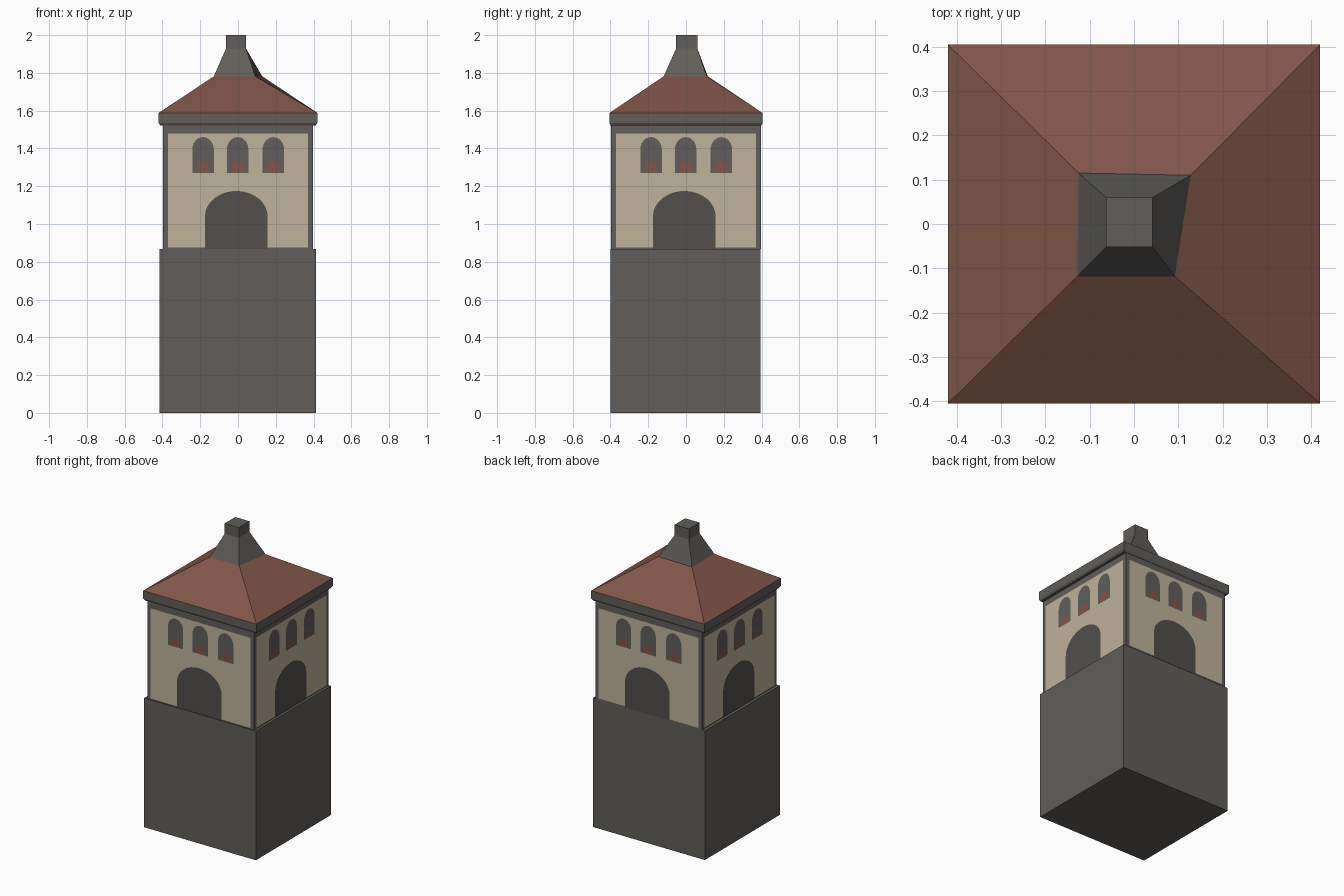
import bpy, bmesh, math
from mathutils import Matrix, Vector

if "Cube" in bpy.data.objects:
    bpy.data.objects.remove(bpy.data.objects["Cube"])


def mat(name, rgb):
    m = bpy.data.materials.new(name)
    m.diffuse_color = (*rgb, 1)
    m.use_nodes = True
    m.node_tree.nodes["Principled BSDF"].inputs["Base Color"].default_value = m.diffuse_color
    return m


STONE = mat("grey stone", (0.120, 0.111, 0.100))
DARK = mat("dark opening", (0.085, 0.078, 0.071))
PLASTER = mat("cream plaster", (0.520, 0.445, 0.325))
RUST = mat("rust roof", (0.215, 0.092, 0.065))


def finish(name, bm, material):
    me = bpy.data.meshes.new(name)
    bm.to_mesh(me)
    bm.free()
    me.materials.append(material)
    ob = bpy.data.objects.new(name, me)
    bpy.context.collection.objects.link(ob)
    return ob


def rect(x0, x1, y0, y1):
    return [(x0, y0), (x1, y0), (x1, y1), (x0, y1)]


def loft(name, rings, material):
    """Closed solid through four-cornered rings given as (z, corners)."""
    bm = bmesh.new()
    loops = [[bm.verts.new((x, y, z)) for x, y in pts] for z, pts in rings]
    for a, b in zip(loops, loops[1:]):
        for i in range(4):
            j = (i + 1) % 4
            bm.faces.new((a[i], a[j], b[j], b[i]))
    bm.faces.new(loops[0][::-1])
    bm.faces.new(loops[-1])
    return finish(name, bm, material)


def arch(cx, half, z0, spring, top, n=12):
    """Outline of an arched opening in wall coordinates (across, up)."""
    curve = [(cx + half * math.cos(math.pi * i / n),
              spring + (top - spring) * math.sin(math.pi * i / n)) for i in range(n + 1)]
    return [(cx - half, z0), (cx + half, z0)] + curve


def plates(name, outlines, depth, material):
    """Thin flat details repeated on all four walls."""
    bm = bmesh.new()
    for side in range(4):
        turn = Matrix.Rotation(side * math.pi / 2, 3, 'Z')
        for pts in outlines:
            bm.faces.new([bm.verts.new(turn @ Vector((u, -WALL - depth, z))) for u, z in pts])
    return finish(name, bm, material)


WALL = 0.396

# Plain stone base and upper storey
loft("base_block", [(z, rect(-0.416, 0.413, -0.40, 0.394)) for z in (0, 0.867)], STONE)
loft("upper_storey", [(z, rect(-WALL, WALL, -WALL, WALL)) for z in (0.867, 1.53)], STONE)

# Plaster panels, doors, windows and sills on each wall
plates("plaster_panel", [[(-0.37, 0.875), (0.37, 0.875), (0.37, 1.48), (-0.37, 1.48)]], 0.001, PLASTER)
plates("doorway", [arch(-0.009, 0.166, 0.868, 1.04, 1.175, 16)], 0.002, DARK)
centres = (-0.185, -0.002, 0.187)
plates("window", [arch(c, 0.057, 1.27, 1.395, 1.46) for c in centres], 0.002, STONE)
plates("window_flower_box", [arch(c, 0.036, 1.272, 1.295, 1.335, 6) for c in centres], 0.003, RUST)

# Eave band and hipped roof
loft("eave_band", [(1.522, rect(-0.412, 0.412, -0.398, 0.398)),
                   (1.535, rect(-0.42, 0.42, -0.405, 0.405)),
                   (1.588, rect(-0.42, 0.42, -0.405, 0.405))], STONE)
crown = [(-0.128, -0.118), (0.092, -0.118), (0.128, 0.110), (-0.125, 0.115)]
loft("roof", [(1.588, rect(-0.42, 0.42, -0.405, 0.405)), (1.782, crown)], RUST)

# Chimney-like spire with a slightly skewed foot
neck = rect(-0.063, 0.042, -0.052, 0.060)
loft("spire", [(1.782, crown), (1.93, neck), (2.0, neck)], STONE)
